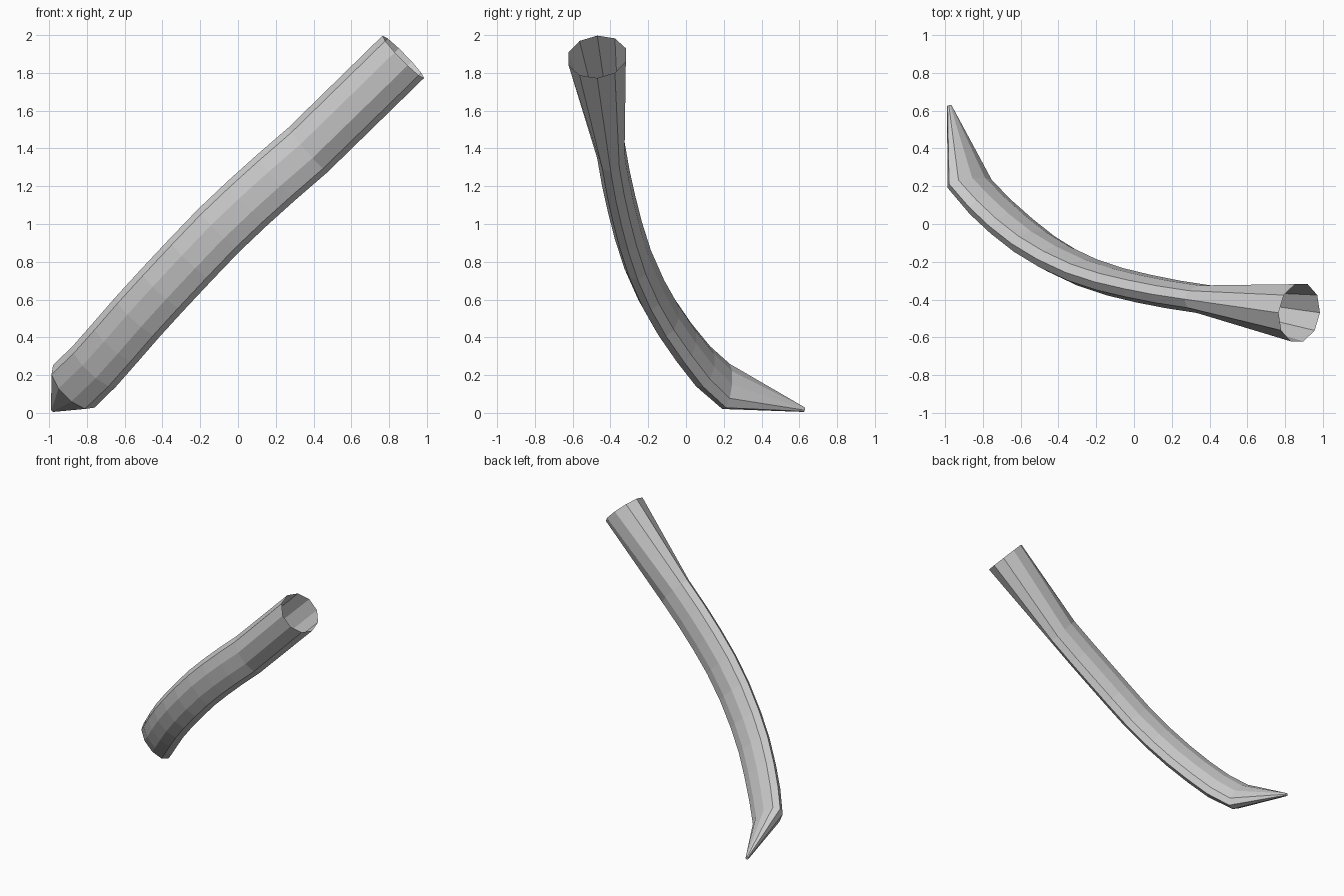
import bpy, bmesh, math
from mathutils import Vector

if "Cube" in bpy.data.objects:
    bpy.data.objects.remove(bpy.data.objects["Cube"])

SIDES = 10

# Centre line of the horn, from the open mouth down to the start of the point
path = [Vector(p) for p in [
    (0.875, -0.47, 1.885), (0.37, -0.398, 1.392), (0.2, -0.372, 1.245),
    (0.05, -0.342, 1.11), (-0.1, -0.306, 0.968), (-0.25, -0.256, 0.812),
    (-0.4, -0.185, 0.652), (-0.53, -0.105, 0.51), (-0.65, -0.01, 0.372),
    (-0.76, 0.09, 0.247), (-0.87, 0.212, 0.14)]]


def ring(bm, centre, wide, thin):
    """One elliptical cross-section spanned by two half-axes."""
    out = []
    for i in range(SIDES):
        a = 2 * math.pi * i / SIDES
        out.append(bm.verts.new(centre + wide * math.cos(a) + thin * math.sin(a)))
    return out


bm = bmesh.new()
rings = []
last = len(path) - 1
for i, c in enumerate(path):
    if i == 0:
        t = path[0] - path[1]
    elif i == 1:
        t = path[1] - path[3]
    else:
        t = path[i - 1] - path[min(i + 1, last)]
    wide = Vector((t.z, 0, -t.x)).normalized()
    thin = t.cross(wide).normalized()
    if thin.y < 0:
        thin = -thin
    if i == last:
        # the bend into the point turns the section towards the tip
        thin = Vector((0.62, 0.42, 0.60)).normalized()
    rings.append(ring(bm, c, wide * 0.157, thin * (0.16 if i == 0 else 0.077)))

# Small blunt tip
rings.append(ring(bm, Vector((-0.978, 0.627, 0.017)),
                  Vector((0.009, 0, -0.009)), Vector((0.008, 0.003, 0.008))))

# Skin the rings; the mouth stays open, the tip is closed
for a, b in zip(rings, rings[1:]):
    for i in range(SIDES):
        j = (i + 1) % SIDES
        bm.faces.new((a[i], a[j], b[j], b[i]))
bm.faces.new(rings[-1])
bmesh.ops.recalc_face_normals(bm, faces=bm.faces)

mesh = bpy.data.meshes.new("horn")
bm.to_mesh(mesh)
bm.free()
horn = bpy.data.objects.new("horn", mesh)
bpy.context.collection.objects.link(horn)
